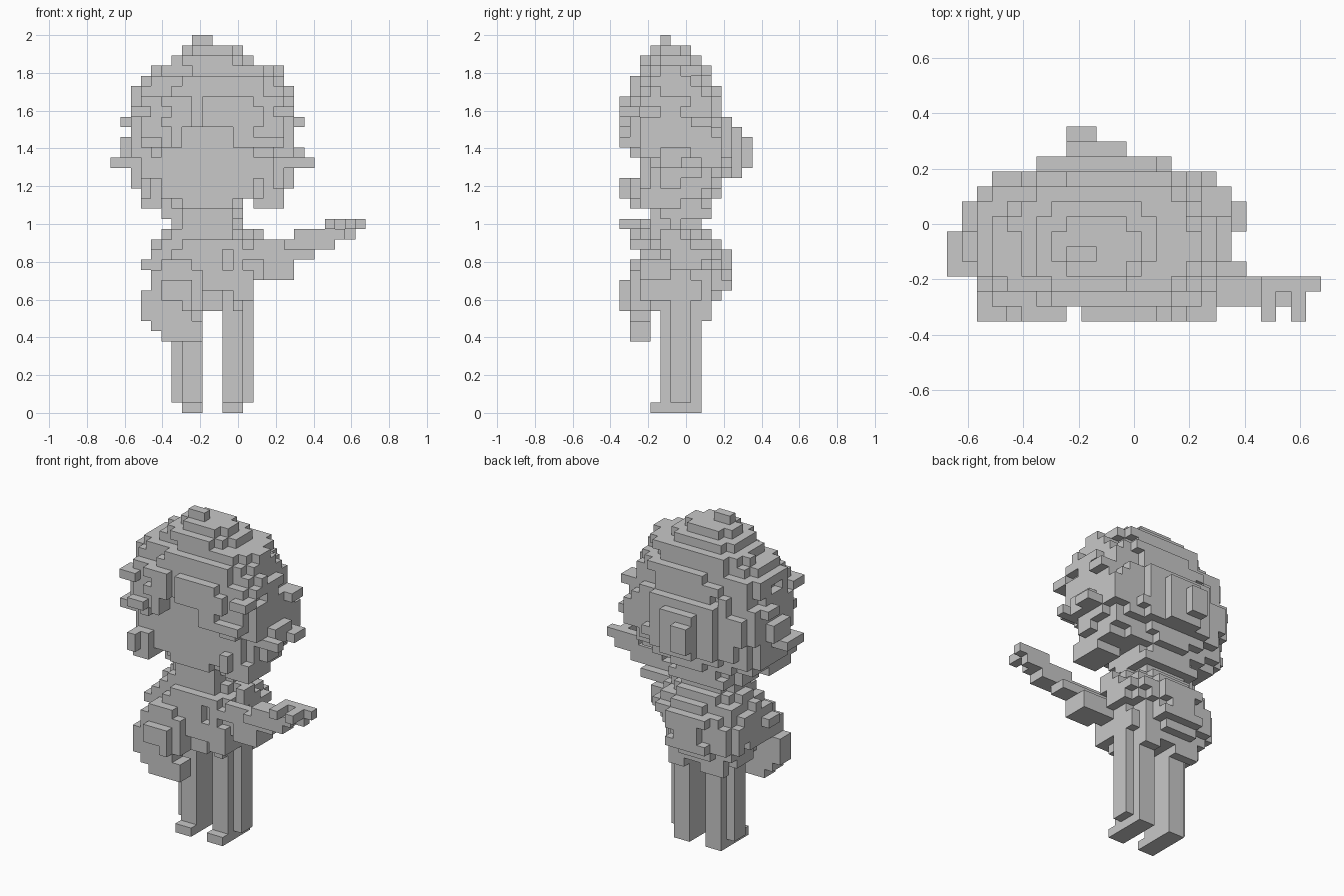
import bpy
import bmesh
import random
from mathutils import Vector

random.seed(4)
CELL = 2 / 37                      # edge of one cube
ORIGIN = Vector((-12.5, -6.5, 0))  # grid corner, in cells

old = bpy.data.objects.get("Cube")
if old:
    bpy.data.objects.remove(old)

grey = bpy.data.materials.new("plain grey")
grey.use_nodes = True
tone = (0.58, 0.58, 0.58, 1)
grey.diffuse_color = tone
grey.node_tree.nodes["Principled BSDF"].inputs["Base Color"].default_value = tone

parts = {}


def box(x, y, z):
    """Cells in inclusive ranges of columns, rows and layers."""
    return {(i, j, k)
            for i in range(x[0], x[1] + 1)
            for j in range(y[0], y[1] + 1)
            for k in range(z[0], z[1] + 1)}


def mirror(cells):
    """Reflect across the middle of the body."""
    return {(19 - i, j, k) for i, j, k in cells}


def rounded(top, layers, rough, power):
    """Stack of oval layers with a tufted edge."""
    cells = set()
    lumps = {}
    for step, (left, right, front, back) in enumerate(layers):
        k = top - step
        cx, rx = (left + right) / 2, (right - left + 1) / 2
        depth = back - front + 1
        cy = front + 0.48 * depth - 0.5
        for i, j, _ in box((left, right), (front, back), (k, k)):
            ry = depth * (0.48 if j < cy else 0.52)
            reach = abs((i - cx) / rx) ** power + abs((j - cy) / ry) ** power
            lump = lumps.setdefault((i // 2, j // 2, k),
                                    random.uniform(-rough, rough / 2))
            if reach <= 1 + lump:
                cells.add((i, j, k))
    return cells


# Bushy hair: left, right, front and back column of each layer, top down
hair = rounded(36, [
    (8, 9, 4, 4), (7, 12, 3, 6), (6, 13, 2, 7), (4, 16, 2, 8),
    (3, 16, 1, 8), (2, 17, 1, 9), (2, 17, 0, 9), (2, 17, 0, 9),
    (2, 17, 0, 10), (2, 17, 0, 10), (2, 17, 0, 10), (2, 17, 0, 10),
    (2, 17, 1, 10), (2, 17, 1, 10), (2, 17, 1, 9), (3, 16, 1, 9),
    (5, 12, 2, 8)], 0.22, 2.6)
hair |= box((8, 9), (4, 4), (36, 36))

# Knot at the back of the head
hair |= box((6, 13), (9, 10), (23, 28)) | box((8, 11), (11, 11), (23, 27))
hair |= box((8, 9), (12, 12), (24, 26))

# Recess for the face below a stepped fringe, parted off centre
hair -= box((5, 13), (0, 1), (20, 25))
hair -= box((7, 11), (0, 1), (26, 27))
hair -= box((8, 8), (0, 0), (28, 31))

# Fuller tufts around the temples
temple = box((3, 4), (1, 8), (26, 30)) | box((2, 2), (2, 8), (25, 28))
temple |= box((3, 4), (0, 2), (26, 26)) | box((2, 3), (0, 1), (29, 29))
hair |= temple | mirror(temple)
hair |= box((3, 3), (8, 9), (25, 27)) | box((16, 17), (8, 9), (24, 26))

# Side locks below the ears
hair |= box((3, 4), (1, 4), (20, 22)) | box((3, 3), (0, 1), (21, 22))
hair |= box((14, 16), (2, 5), (20, 21))

# Stray curls at the sides
hair |= box((1, 2), (6, 7), (28, 28)) | box((1, 2), (4, 6), (25, 26))
hair |= box((0, 2), (3, 5), (24, 24)) | box((17, 18), (7, 8), (28, 28))
hair |= box((17, 18), (4, 6), (25, 25)) | box((17, 19), (6, 7), (24, 24))
hair |= box((17, 19), (3, 3), (24, 24)) | box((17, 18), (4, 7), (24, 24))
parts["hair"] = hair

# Face plate and chin
parts["face"] = box((5, 13), (2, 4), (21, 27)) | box((6, 12), (3, 5), (20, 20))

# Neck and collar
parts["neck"] = box((7, 11), (3, 7), (17, 20))
parts["collar"] = box((6, 12), (4, 8), (19, 19)) | box((5, 5), (4, 6), (19, 19))

# Jacket flaring out from the shoulders
jacket = rounded(18, [
    (6, 12, 3, 7), (5, 13, 3, 8), (4, 14, 2, 9), (4, 14, 2, 10),
    (4, 14, 2, 10), (4, 13, 2, 10), (4, 13, 2, 10), (5, 13, 3, 9),
    (5, 13, 3, 8)], 0.22, 2.2)
parts["jacket"] = jacket

# Strips of cloth hanging at the back
parts["coat_tails"] = box((6, 8), (8, 8), (9, 12)) | box((11, 12), (8, 8), (9, 12))

# Raised left arm, reaching forward and up to the hand
arm = box((12, 17), (3, 4), (13, 14)) | box((15, 17), (2, 3), (13, 14))
arm |= box((13, 19), (2, 3), (15, 15)) | box((14, 21), (2, 2), (16, 16))
arm |= box((17, 21), (1, 2), (16, 16)) | box((18, 22), (1, 2), (17, 17))
arm |= box((14, 14), (4, 5), (17, 17))
parts["left_arm"] = arm
parts["left_sleeve_end"] = box((12, 13), (2, 4), (11, 13))
hand = box((21, 24), (2, 2), (18, 18)) | box((23, 23), (2, 2), (17, 17))
for finger in (21, 23):
    hand |= box((finger, finger), (0, 1), (18, 18))
parts["left_hand"] = hand

# Lowered right arm with a wide hanging cuff
parts["right_arm"] = box((4, 5), (3, 5), (12, 15)) | box((3, 3), (3, 4), (14, 14))
cuff = box((4, 8), (1, 2), (10, 13)) | box((3, 3), (1, 2), (9, 11))
cuff |= box((4, 7), (1, 2), (8, 9)) | box((5, 8), (1, 2), (7, 8))
cuff |= box((5, 7), (1, 2), (14, 14))
parts["right_cuff"] = cuff
parts["cuff_flap"] = box((5, 7), (0, 0), (11, 12)) | box((7, 7), (0, 0), (10, 10))

# Legs with a narrow outer strip, and feet pointing forward
leg = box((7, 8), (4, 7), (0, 11)) | box((6, 6), (5, 6), (1, 11))
foot = box((7, 8), (3, 3), (0, 0))
parts["right_leg"], parts["left_leg"] = leg, mirror(leg)
parts["right_foot"], parts["left_foot"] = foot, mirror(foot)

# Outer skin of the cubes
solid = set().union(*parts.values())
taken = set()
for name, cells in parts.items():
    bm = bmesh.new()
    corners = {}

    def corner(point):
        key = tuple(point)
        if key not in corners:
            corners[key] = bm.verts.new((Vector(key) + ORIGIN) * CELL)
        return corners[key]

    for cell in sorted(cells - taken):
        for axis in range(3):
            for side in (0, 1):
                beyond = list(cell)
                beyond[axis] += 2 * side - 1
                if tuple(beyond) in solid:
                    continue
                u, v = (axis + 1) % 3, (axis + 2) % 3
                ring = []
                for a, b in ((0, 0), (1, 0), (1, 1), (0, 1)):
                    p = list(cell)
                    p[axis] += side
                    p[u] += a
                    p[v] += b
                    ring.append(corner(p))
                bm.faces.new(ring if side else ring[::-1])
    taken |= cells
    mesh = bpy.data.meshes.new(name)
    bm.to_mesh(mesh)
    bm.free()
    mesh.materials.append(grey)
    bpy.context.collection.objects.link(bpy.data.objects.new(name, mesh))
